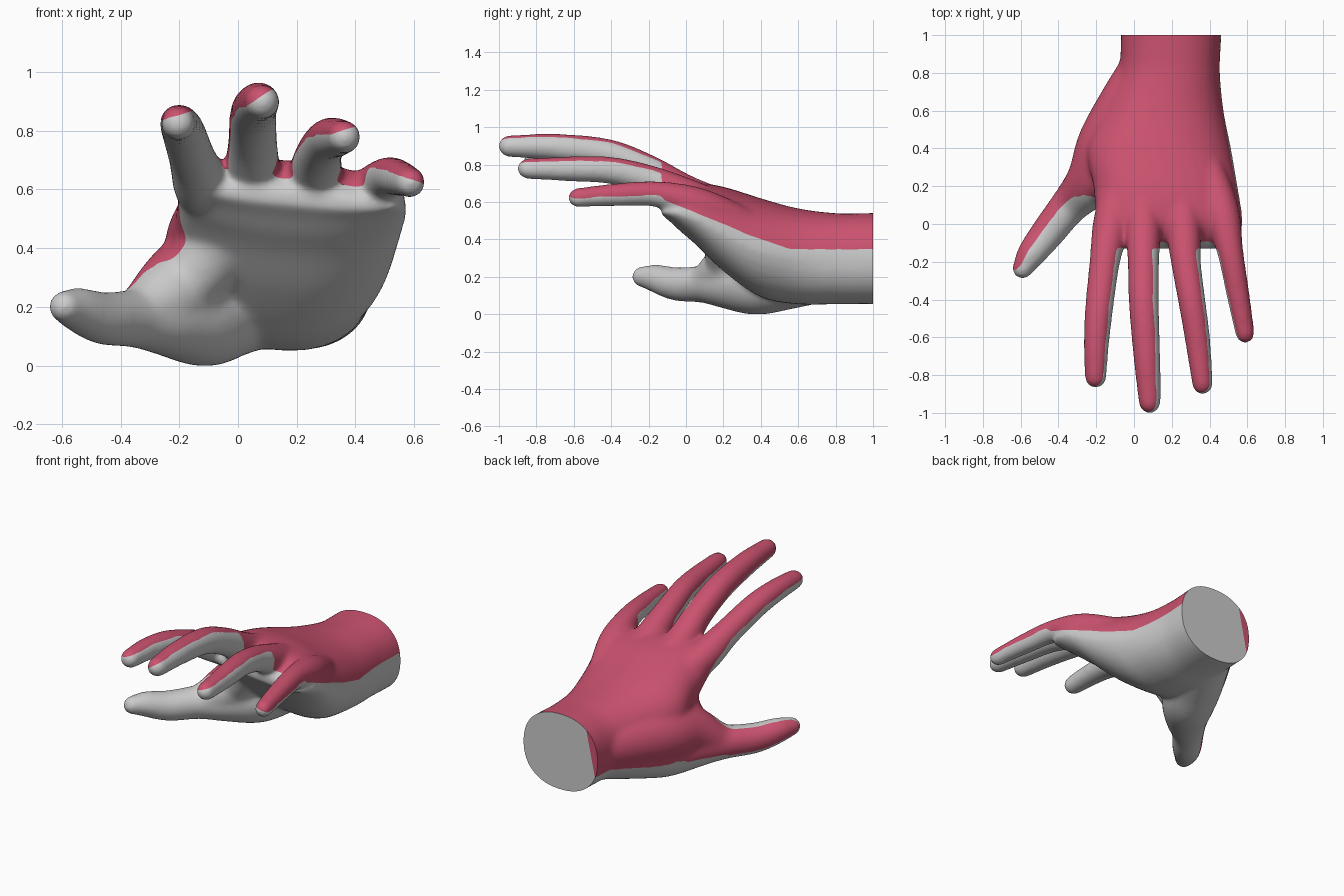
import bpy, bmesh, math
from mathutils import Vector

if "Cube" in bpy.data.objects:
    bpy.data.objects.remove(bpy.data.objects["Cube"])

# Digit paths: (x, y, z, radius); colour plane: normal and offset in radii
DIGITS = {
    "index": ([(-.07, .25, .53, .09), (-.12, 0, .615, .098), (-.155, -.2, .71, .081), (-.185, -.45, .80, .075),
               (-.2, -.65, .83, .067), (-.203, -.812, .832, .058)], (-.3, 0, .95), .45),
    "middle": ([(.06, .25, .56, .09), (.05, 0, .655, .096), (.05, -.2, .775, .084), (.052, -.42, .864, .08),
                (.068, -.7, .90, .072), (.083, -.945, .905, .059)], (-.55, 0, .83), .3),
    "ring": ([(.24, .25, .54, .09), (.26, 0, .64, .095), (.275, -.2, .725, .08), (.305, -.4, .775, .073),
              (.335, -.6, .783, .068), (.363, -.847, .785, .056)], (-.3, 0, .95), .4),
    "pinky": ([(.37, .36, .47, .08), (.46, .08, .585, .094), (.51, -.15, .648, .07), (.55, -.37, .645, .062),
               (.588, -.58, .63, .052)], (.3, 0, .95), .2),
    "thumb": ([(.07, .72, .25, .18), (-.04, .53, .2, .17), (-.12, .37, .165, .162), (-.24, .21, .167, .13),
               (-.35, .09, .167, .1), (-.46, -.05, .168, .09), (-.545, -.16, .197, .076), (-.59, -.235, .207, .056)],
              (-.74, .57, .34), .6),
}
# Flesh joining thumb to wrist and thumb to index knuckle
FILLERS = [[(.1, .88, .3, .14), (-.0, .65, .3, .175), (-.12, .42, .29, .18), (-.205, .25, .26, .15), (-.31, .13, .19, .105)],
           [(-.02, .2, .5, .15), (-.1, .22, .38, .13), (-.2, .2, .26, .1), (-.3, .15, .2, .08)]]
# Palm and wrist sections: y, x min, x max, z min, z max
PALM = [(1.08, -.07, .465, .06, .55), (.95, -.07, .46, .06, .547), (.8, -.085, .455, .06, .547),
        (.6, -.17, .475, .06, .572), (.4, -.25, .515, .1, .625), (.2, -.215, .55, .24, .685),
        (.05, -.205, .575, .385, .705), (-.03, -.195, .575, .455, .685), (-.085, -.17, .565, .51, .645),
        (-.13, -.14, .54, .55, .60)]
N = 32


def spline(pts, steps=5):
    """Catmull-Rom interpolation of tuples of any length."""
    p = [Vector(q) for q in pts]
    p = [p[0] * 2 - p[1]] + p + [p[-1] * 2 - p[-2]]
    out = []
    for i in range(1, len(p) - 2):
        a, b, c, d = p[i - 1:i + 3]
        for k in range(steps):
            t = k / steps
            out.append(.5 * (2 * b + (c - a) * t + (2 * a - 5 * b + 4 * c - d) * t * t
                             + (3 * b - a - 3 * c + d) * t ** 3))
    return out + [p[-2]]


def loft(bm, rings):
    loops = [[bm.verts.new(v) for v in r] for r in rings]
    for a, b in zip(loops, loops[1:]):
        for i in range(N):
            j = (i + 1) % N
            bm.faces.new((a[i], a[j], b[j], b[i]))
    bm.faces.new(loops[0][::-1])
    bm.faces.new(loops[-1])


def digit_rings(path):
    s = spline(path)
    pts, rad = [Vector(q[:3]) for q in s], [q[3] for q in s]
    tan = [(pts[min(i + 1, len(pts) - 1)] - pts[max(i - 1, 0)]).normalized() for i in range(len(pts))]
    end, r, t = pts[-1], rad[-1], tan[-1]
    for a in (15, 30, 45, 60, 75, 86):  # rounded tip
        pts.append(end + t * r * math.sin(math.radians(a)))
        rad.append(r * math.cos(math.radians(a)))
        tan.append(t)
    rings = []
    for c, q, d in zip(pts, rad, tan):
        side = d.cross(Vector((0, 0, 1))).normalized()
        up = side.cross(d)
        rings.append([c + q * (side * math.cos(2 * math.pi * i / N) + up * math.sin(2 * math.pi * i / N))
                      for i in range(N)])
    return rings


def palm_rings():
    rings = []
    for y, x0, x1, z0, z1 in spline(PALM):
        ring = []
        for i in range(N):
            a = -2 * math.pi * i / N
            u, v = [math.copysign(abs(w) ** .88, w) for w in (math.cos(a), math.sin(a))]
            tilt = -.03 * u * max(0, min(1, 1.6 - 2 * y))
            if u > 0 and v < 0 and y < .75:  # slimmer little-finger edge
                u *= 1 + .16 * v * min(1, (.75 - y) * 4)
            ring.append(Vector(((x0 + x1) / 2 + u * (x1 - x0) / 2, y, (z0 + z1) / 2 + v * (z1 - z0) / 2 + tilt)))
        rings.append(ring)
    return rings


def ramp(y, pts):
    if y <= pts[0][0]:
        return pts[0][1]
    for (a, u), (b, v) in zip(pts, pts[1:]):
        if y <= b:
            return u + (v - u) * (y - a) / (b - a)
    return pts[-1][1]


def nearest(p, path):
    """Distance, closest axis point and radius on a digit's path."""
    best = None
    for a, b in zip(path, path[1:]):
        A, B = Vector(a[:3]), Vector(b[:3])
        t = max(0, min(1, (p - A).dot(B - A) / (B - A).length_squared))
        c = A.lerp(B, t)
        d = (p - c).length
        if best is None or d < best[0]:
            best = (d, c, a[3] + (b[3] - a[3]) * t)
    return best


def is_back(p):
    thumb = p.x < -.28 and p.y < .15 and p.z < .34
    if thumb or p.y < -.13:
        names = ["thumb"] if thumb else ["index", "middle", "ring", "pinky"]
        d, c, r, n, off = min((nearest(p, DIGITS[k][0]) + DIGITS[k][1:] for k in names), key=lambda e: e[0])
        return (p - c).dot(Vector(n).normalized()) > off * r
    left = ramp(p.y, [(-.15, .71), (0, .62), (.1, .5), (.18, .28), (.27, .15), (1, .15)])
    if p.x < -.28:
        left = .13
    right = ramp(p.y, [(-.2, .65), (0, .57), (.2, .49), (.36, .42), (.55, .365), (1, .37)])
    t = max(0, min(1, (p.x + .2) / .7))
    return p.z > left + (right - left) * t


# Overlapping palm, digits and fillers
bm = bmesh.new()
loft(bm, palm_rings())
for path in [d[0] for d in DIGITS.values()] + FILLERS:
    loft(bm, digit_rings(path))
bmesh.ops.recalc_face_normals(bm, faces=bm.faces)
mesh = bpy.data.meshes.new("hand")
bm.to_mesh(mesh)
bm.free()
hand = bpy.data.objects.new("hand", mesh)
bpy.context.collection.objects.link(hand)

# Fuse into one skin and soften the joins
m = hand.modifiers.new("fuse", 'REMESH')
m.mode, m.voxel_size = 'VOXEL', .01
m = hand.modifiers.new("soften", 'SMOOTH')
m.factor, m.iterations = .5, 36
skin = bpy.data.meshes.new_from_object(hand.evaluated_get(bpy.context.evaluated_depsgraph_get()))
hand.modifiers.clear()
hand.data = skin

# Cut the wrist flat and colour the back of the hand
skin.materials.clear()
skin.materials.append(bpy.data.materials.new("plain"))
red = bpy.data.materials.new("back_of_hand")
red.diffuse_color = (.6, .085, .16, 1)
red.use_nodes = True
red.node_tree.nodes["Principled BSDF"].inputs["Base Color"].default_value = red.diffuse_color
skin.materials.append(red)
bm = bmesh.new()
bm.from_mesh(skin)
res = bmesh.ops.bisect_plane(bm, geom=bm.verts[:] + bm.edges[:] + bm.faces[:], plane_co=(0, 1, 0),
                             plane_no=(0, 1, 0), clear_outer=True)
rim = [e for e in res["geom_cut"] if isinstance(e, bmesh.types.BMEdge)]
cap = bmesh.ops.holes_fill(bm, edges=rim, sides=0)["faces"]
bmesh.ops.bisect_plane(bm, geom=cap + list({e for f in cap for e in f.edges}) + list({v for f in cap for v in f.verts}),
                       plane_co=(-.06, 1, .15), plane_no=(-.33, 0, .07))
bmesh.ops.recalc_face_normals(bm, faces=bm.faces)
for f in bm.faces:
    c = f.calc_center_median()
    if c.y > .9999:
        f.material_index = int((c - Vector((-.06, 1, .15))).dot(Vector((-.33, 0, .07))) > 0)
    else:
        f.material_index = int(is_back(c))

# Straighten the stepped colour border
links = {}
for e in bm.edges:
    if len(e.link_faces) == 2 and e.link_faces[0].material_index != e.link_faces[1].material_index:
        a, b = e.verts
        links.setdefault(a, []).append(b)
        links.setdefault(b, []).append(a)
for _ in range(8):
    new = {v: v.co * .5 + sum((w.co for w in ws), Vector()) * (.5 / len(ws))
           for v, ws in links.items() if len(ws) == 2 and v.co.y < .999}
    for v, co in new.items():
        n = v.normal
        v.co = co - n * (co - v.co).dot(n)

low = min(v.co.z for v in bm.verts)
bmesh.ops.translate(bm, verts=bm.verts, vec=(0, 0, -low))
bm.to_mesh(skin)
bm.free()

bpy.context.view_layer.objects.active = hand
hand.select_set(True)
bpy.ops.object.shade_smooth_by_angle(angle=math.radians(60))
